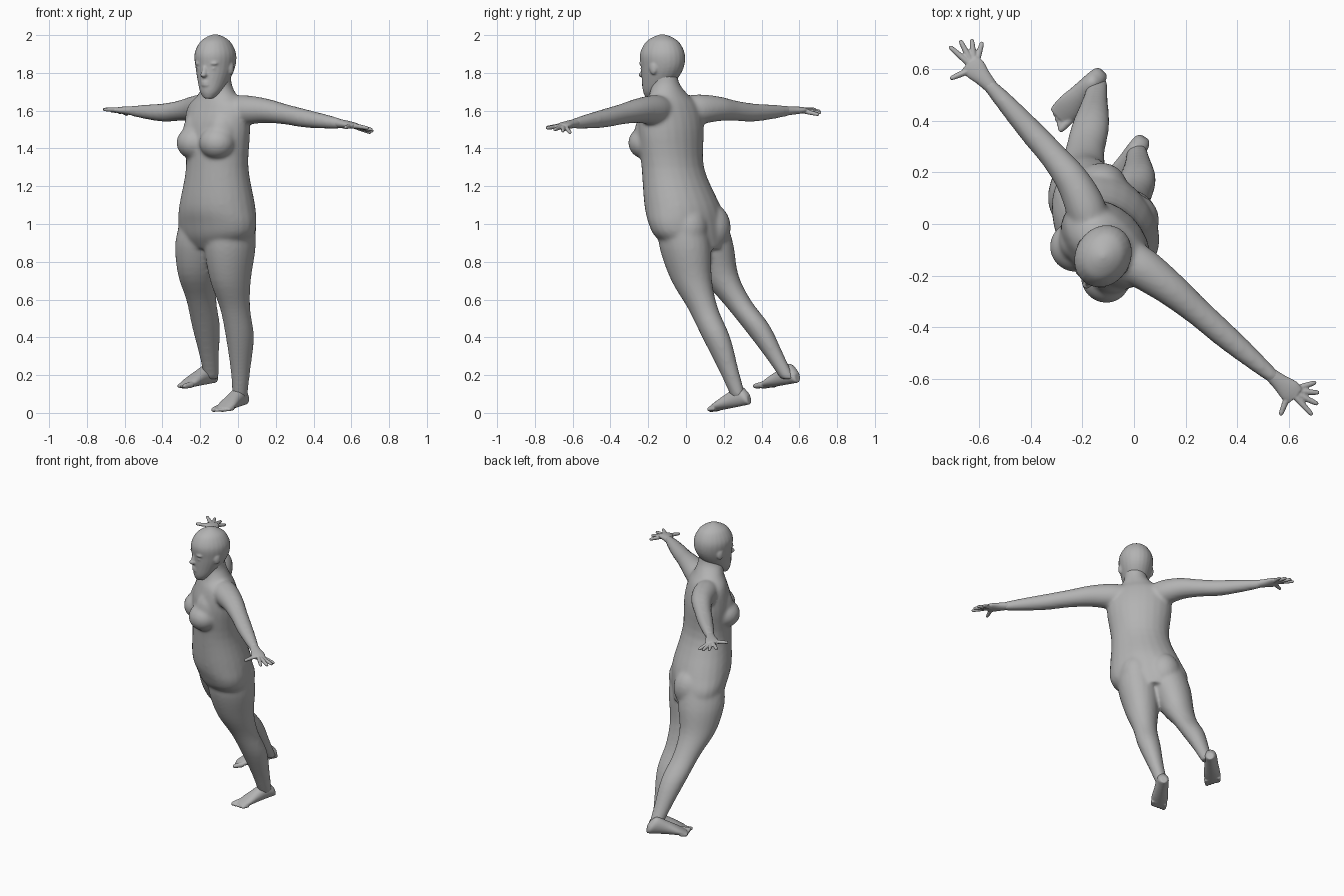
import bpy
import bmesh
from math import tau
from mathutils import Vector, Matrix

if "Cube" in bpy.data.objects:
    bpy.data.objects.remove(bpy.data.objects["Cube"])

UP = Vector((0, 0, 1))
LEFT = Vector((1, -1, 0)).normalized()        # the body's own left
BACK = Vector((1, 1, 0)).normalized()
FACE = Vector((-.5, -.87, 0)).normalized()    # gaze direction
FACE_LEFT = UP.cross(FACE)
SIDES = (1, -1)

grey = (.45, .45, .45, 1)
skin = bpy.data.materials.new("grey_skin")
skin.use_nodes = True
skin.diffuse_color = grey
skin.node_tree.nodes["Principled BSDF"].inputs["Base Color"].default_value = grey


def spline(points, steps):
    """Smooth curve through points of any dimension."""
    points = [Vector(p) for p in points]
    last = len(points) - 1
    curve = []
    for i in range(last):
        start, end = points[i], points[i + 1]
        leave = (end - points[max(i - 1, 0)]) / 2
        arrive = (points[min(i + 2, last)] - start) / 2
        for k in range(steps):
            t = k / steps
            ease = t * t * (3 - 2 * t)
            curve.append(start.lerp(end, ease)
                         + leave * t * (1 - t) ** 2 - arrive * t * t * (1 - t))
    return curve + [points[last]]


def loft(bm, rows, normal, side, count=24):
    """Closed tube of ellipses: rows hold centre, half width along side, half depth."""
    normal = normal.normalized()
    side = (side - normal * side.dot(normal)).normalized()
    across = normal.cross(side)
    rings = []
    for row in spline(rows, 4):
        ring = []
        for i in range(count):
            spoke = Matrix.Rotation(tau * i / count, 2) @ Vector((1, 0))
            ring.append(bm.verts.new(Vector(row[:3]) + side * spoke.x * row[3]
                                     + across * spoke.y * row[4]))
        rings.append(ring)
    for low, high in zip(rings, rings[1:]):
        for i in range(count):
            j = (i + 1) % count
            bm.faces.new((low[i], low[j], high[j], high[i]))
    bm.faces.new(rings[0][::-1])
    bm.faces.new(rings[-1])


def limb(bm, joints, girths, normal, side, depth):
    """Tube along joints, with girths spread evenly from root to end."""
    path = spline(joints, 2)
    loft(bm, [(*p, g, g * depth) for p, g in zip(path, girths)], normal, side)


def blob(bm, centre, radii, side=LEFT):
    """Ellipsoid with radii along side, forward and up."""
    axes = Matrix((side, UP.cross(side), UP)).transposed().to_4x4()
    place = Matrix.Translation(centre) @ axes @ Matrix.Diagonal((*radii, 1))
    bmesh.ops.create_uvsphere(bm, u_segments=20, v_segments=12, radius=1, matrix=place)


def digit(bm, start, reach, radius):
    """Tapered finger or toe with a rounded tip."""
    rows = []
    for t, taper in ((0, 1), (.5, .9), (.9, .7), (1, .4)):
        rows.append((*(start + reach * t), radius * taper, radius * taper))
    loft(bm, rows, reach, UP, count=12)


def finish(bm, name, voxel, passes):
    """Fuse overlapping volumes into one smooth skin."""
    bmesh.ops.recalc_face_normals(bm, faces=bm.faces)
    mesh = bpy.data.meshes.new(name)
    bm.to_mesh(mesh)
    bm.free()
    mesh.materials.append(skin)
    obj = bpy.data.objects.new(name, mesh)
    bpy.context.scene.collection.objects.link(obj)
    fuse = obj.modifiers.new("fuse", 'REMESH')
    fuse.mode = 'VOXEL'
    fuse.voxel_size = voxel
    fuse.use_smooth_shade = True
    relax = obj.modifiers.new("relax", 'SMOOTH')
    relax.factor = .5
    relax.iterations = passes


# Torso and neck: lean, height, half width, half depth
body = bmesh.new()
torso = [(.06, .87, .14, .13), (.03, .93, .22, .155), (.01, 1, .24, .17),
         (-.02, 1.1, .22, .18), (-.07, 1.3, .18, .15), (-.08, 1.5, .2, .145),
         (-.08, 1.62, .19, .115), (-.09, 1.68, .12, .09), (-.11, 1.74, .075, .08),
         (-.12, 1.8, .07, .075)]
loft(body, [(-.11, *row) for row in torso], UP, LEFT)

# Bust, its slope up to the collar, and buttocks
for s in SIDES:
    bust = Vector((-.17, -.15, 1.43)) + LEFT * s * .085
    blob(body, bust, (.098, .095, .088))
    blob(body, bust + BACK * .045 + UP * .05, (.09, .1, .13))
    blob(body, Vector((-.07, .07, .98)) + LEFT * s * .085, (.105, .11, .13))

# Legs share one girth profile from hip to ankle
leg_girths = (.122, .126, .1, .074, .069, .048, .036)
left_leg = [(-.04, -.02, 1), (-.04, .03, .7), (.01, .16, .4), (.01, .28, .08)]
right_leg = [(-.18, .09, 1), (-.21, .17, .73), (-.17, .37, .46), (-.14, .54, .18)]
for joints in (left_leg, right_leg):
    limb(body, joints, leg_girths, UP, LEFT, depth=1.15)

# Arms share one girth profile from shoulder to wrist
arm_girths = (.07, .08, .066, .054, .049, .038, .026)
left_arm = [(-.07, -.1, 1.6), (.14, -.25, 1.6), (.35, -.43, 1.56), (.55, -.6, 1.53)]
right_arm = [(-.15, -.03, 1.6), (-.24, .17, 1.61), (-.39, .35, 1.59), (-.57, .55, 1.6)]
for joints in (left_arm, right_arm):
    limb(body, joints, arm_girths, Vector(joints[-1]) - Vector(joints[0]), UP, depth=1)
finish(body, "body", voxel=.01, passes=10)

# Head: forward shift, height, half width, half depth
head = bmesh.new()


def on_face(side, forward, height):
    return Vector((-.12, -.125, height)) + FACE_LEFT * side + FACE * forward


skull = [(.07, 1.665, .025, .025), (.05, 1.7, .055, .06), (.02, 1.76, .08, .095),
         (0, 1.83, .1, .118), (0, 1.9, .106, .123), (0, 1.96, .08, .094),
         (0, 1.99, .045, .05), (0, 2.004, .01, .01)]
loft(head, [(*on_face(0, f, z), a, b) for f, z, a, b in skull], UP, FACE_LEFT)

# Nose and lips
blob(head, on_face(0, .112, 1.81), (.014, .018, .03), FACE_LEFT)
blob(head, on_face(0, .122, 1.79), (.018, .022, .015), FACE_LEFT)
for s in SIDES:
    blob(head, on_face(0, .107, 1.743 + s * .007), (.024, .014, .009), FACE_LEFT)

# Brows, eyes and ears
for s in SIDES:
    blob(head, on_face(s * .04, .093, 1.85), (.03, .022, .012), FACE_LEFT)
    blob(head, on_face(s * .038, .093, 1.823), (.02, .016, .01), FACE_LEFT)
    blob(head, on_face(s * .098, 0, 1.825), (.012, .022, .034), FACE_LEFT)
finish(head, "head", voxel=.006, passes=5)


# Hands continue each forearm, with fingers fanned from the palm
def hand(name, arm, mirror):
    bm = bmesh.new()
    wrist = Vector(arm[-1])
    along = (wrist - Vector(arm[-2])).normalized()
    palm = wrist + along * .07
    rows = [(-.03, .024, .026), (.02, .022, .033), (.07, .018, .044), (.1, .013, .037)]
    loft(bm, [(*(wrist + along * t), a, b) for t, a, b in rows], along, UP)
    fan = [(-1.24, .1, 0)]
    fan += [(.38 * k - .12, .125 - .007 * k, .009 * k) for k in range(4)]
    for angle, length, droop in fan:
        reach = Matrix.Rotation(angle * mirror, 3, 'Z') @ along * length - UP * droop
        digit(bm, palm + reach * .15, reach * .88, .013)
    finish(bm, name, voxel=.004, passes=2)


hand("left_hand", left_arm, 1)
hand("right_hand", right_arm, -1)


# Feet run from heel to toe: position, half width, half height
def foot(name, heel, toe, inner):
    bm = bmesh.new()
    heel = Vector(heel)
    along = Vector(toe) - heel
    side = UP.cross(along).normalized()
    sole = [(0, .02, .025), (.06, .032, .038), (.2, .038, .054),
            (.45, .044, .042), (.7, .052, .027), (.9, .042, .013)]
    loft(bm, [(*(heel + along * t + UP * h), w, h) for t, w, h in sole], along, side)
    for i in range(5):      # big toe first
        radius = .012 if i else .017
        root = heel + along * (.8 - .02 * i) + side * inner * (.036 - .019 * i) + UP * radius
        digit(bm, root, along * (.23 - .015 * i), radius)
    finish(bm, name, voxel=.005, passes=2)


foot("left_foot", (.04, .335, .045), (-.1, .11, 0), -1)
foot("right_foot", (-.12, .59, .16), (-.31, .39, .125), 1)
